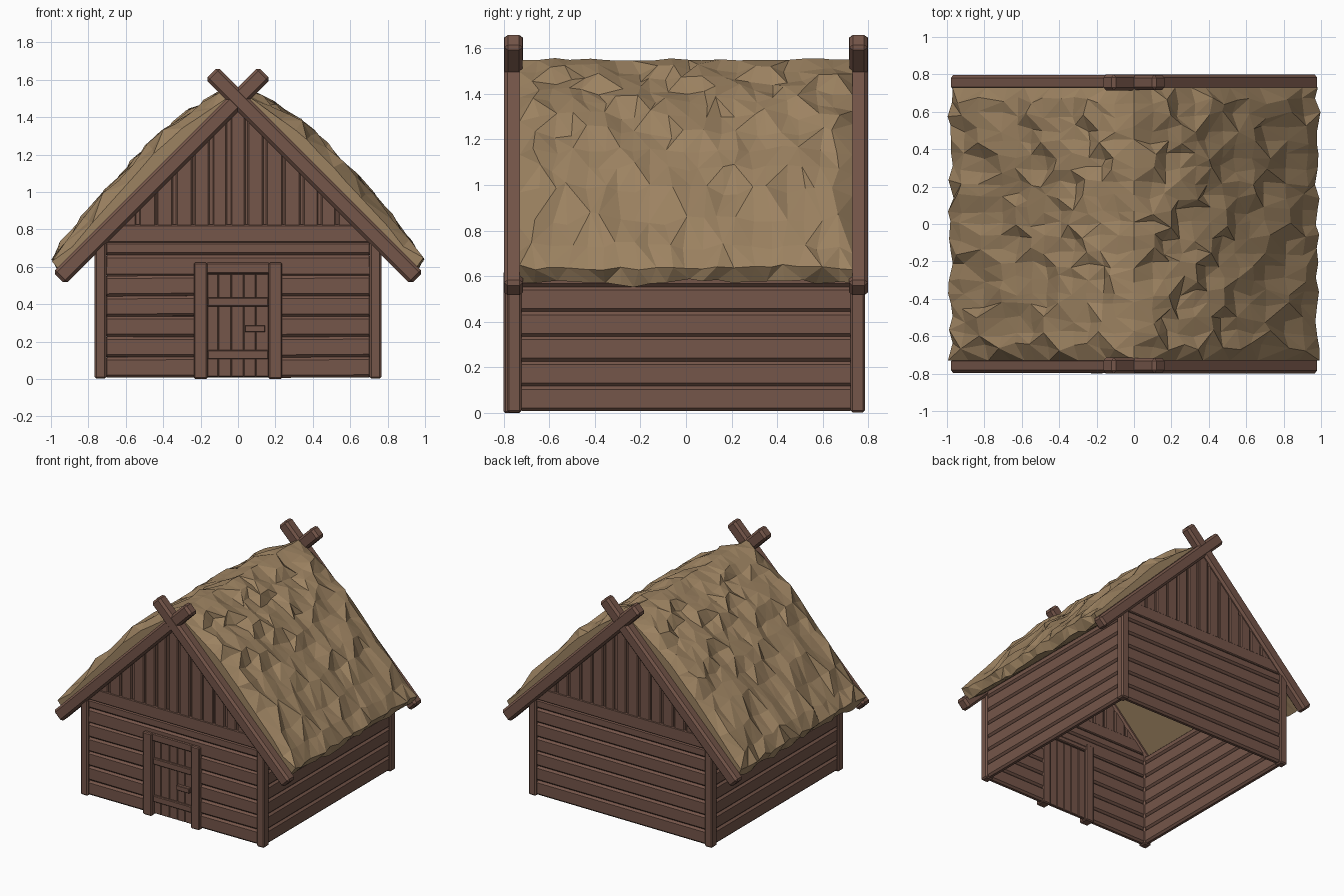
import bpy, bmesh, random
from math import radians
from mathutils import Matrix, Vector

if "Cube" in bpy.data.objects:
    bpy.data.objects.remove(bpy.data.objects["Cube"])

random.seed(7)


def material(name, col):
    m = bpy.data.materials.new(name)
    m.diffuse_color = (*col, 1)
    m.use_nodes = True
    m.node_tree.nodes["Principled BSDF"].inputs["Base Color"].default_value = m.diffuse_color
    return m


WOOD = material("wood", (0.178, 0.092, 0.067))
THATCH = material("thatch", (0.335, 0.225, 0.12))


def finish(bm, name, mat):
    bmesh.ops.recalc_face_normals(bm, faces=bm.faces)
    me = bpy.data.meshes.new(name)
    bm.to_mesh(me)
    bm.free()
    me.materials.append(mat)
    ob = bpy.data.objects.new(name, me)
    bpy.context.collection.objects.link(ob)
    return ob


def merge(bm, part):
    me = bpy.data.meshes.new("tmp")
    part.to_mesh(me)
    part.free()
    bm.from_mesh(me)
    bpy.data.meshes.remove(me)


def box(bm, lo, hi, bevel=0.01, rot=0.0):
    """Chamfered box between two corners, turned about y by rot degrees."""
    lo, hi = Vector(lo), Vector(hi)
    p = bmesh.new()
    bmesh.ops.create_cube(p, size=1, matrix=Matrix.Diagonal((*(hi - lo), 1)))
    if bevel:
        bmesh.ops.bevel(p, geom=p.edges[:], offset=bevel, segments=1, affect='EDGES')
    p.transform(Matrix.Translation((lo + hi) / 2) @ Matrix.Rotation(radians(rot), 4, 'Y'))
    merge(bm, p)


def prism(bm, pts, y0, y1, bevel=0.0):
    """xz outline extruded along y."""
    p = bmesh.new()
    f = p.faces.new([p.verts.new((x, y0, z)) for x, z in pts])
    r = bmesh.ops.extrude_face_region(p, geom=[f])
    vs = [v for v in r['geom'] if isinstance(v, bmesh.types.BMVert)]
    bmesh.ops.translate(p, verts=vs, vec=(0, y1 - y0, 0))
    bmesh.ops.recalc_face_normals(p, faces=p.faces)
    if bevel:
        bmesh.ops.bevel(p, geom=p.edges[:], offset=bevel, segments=1, affect='EDGES')
    merge(bm, p)


PITCH = 0.109
rows = [(0.008 + i * PITCH, 0.008 + (i + 1) * PITCH) for i in range(6)]
rows.append((rows[-1][1], 0.735))

# corner posts
bm = bmesh.new()
for sx in (-1, 1):
    for sy in (-1, 1):
        box(bm, (sx * 0.735 - 0.031, sy * 0.754 - 0.032, 0.002),
            (sx * 0.735 + 0.031, sy * 0.754 + 0.032, 0.73), 0.009)
finish(bm, "corner_posts", WOOD)

# side walls
bm = bmesh.new()
for sx in (-1, 1):
    for z0, z1 in rows:
        box(bm, (sx * 0.733 - 0.024, -0.735, z0), (sx * 0.733 + 0.024, 0.735, min(z1, 0.72)), 0.014)
finish(bm, "side_wall_planks", WOOD)

# front and back walls, the front split by the doorway
for name, sy in (("front_wall_planks", -1), ("back_wall_planks", 1)):
    bm = bmesh.new()
    for i, (z0, z1) in enumerate(rows):
        spans = [(-0.715, 0.715)]
        if sy < 0 and i < 5:
            spans = [(-0.715, -0.19), (0.19, 0.715)]
        if sy < 0 and i == 5:
            z0 = 0.585
            for s in (-1, 1):
                box(bm, (s * 0.4525 - 0.2625, -0.775, 0.553), (s * 0.4525 + 0.2625, -0.727, 0.61), 0.01)
        for a, b in spans:
            tilt = random.uniform(-0.5, 0.5) if b - a < 0.7 else 0
            box(bm, (a, sy * 0.751 - 0.024, z0), (b, sy * 0.751 + 0.024, z1), 0.014, tilt)
    finish(bm, name, WOOD)

# gables: tie beam, backing panel, upright boards
for name, sy in (("front_gable", -1), ("back_gable", 1)):
    bm = bmesh.new()
    y = sy * 0.751
    prism(bm, [(-0.71, 0.73), (0.71, 0.73), (0.62, 0.825), (-0.62, 0.825)], y - 0.026, y + 0.026, 0.006)
    prism(bm, [(-0.65, 0.80), (0.65, 0.80), (0, 1.45)], y - 0.008, y + 0.008)
    n = 13
    for i in range(n):
        c = (i - (n - 1) / 2) * 0.097
        a = c - 0.042 + random.uniform(-0.005, 0.005)
        b = c + 0.042 + random.uniform(-0.005, 0.005)
        pts = [(a, 0.815), (b, 0.815), (b, 1.46 - abs(b))]
        if a < 0 < b:
            pts.append((0, 1.46))
        pts.append((a, 1.46 - abs(a)))
        prism(bm, pts, y - 0.022, y + 0.022, 0.007)
    finish(bm, name, WOOD)

# crossed rafters at both ends
bm = bmesh.new()
for sy in (-1, 1):
    for sx in (-1, 1):
        mid = Vector((sx * 0.408, sy * 0.757, 1.0875))
        h = Vector((0.776, 0.0415 + 0.001 * sx, 0.046))
        box(bm, mid - h, mid + h, 0.016, sx * 45)
finish(bm, "crossed_rafters", WOOD)

# door frame
bm = bmesh.new()
for sx in (-1, 1):
    box(bm, (sx * 0.2 - 0.036, -0.80, 0), (sx * 0.2 + 0.036, -0.725, 0.622), 0.007)
box(bm, (-0.17, -0.785, 0.565), (0.17, -0.73, 0.622), 0.006)
finish(bm, "door_frame", WOOD)

# door leaf with rails and latch
bm = bmesh.new()
edges = [-0.165, -0.105, -0.035, 0.03, 0.095, 0.165]
for a, b in zip(edges, edges[1:]):
    box(bm, (a, -0.765, 0.012), (b, -0.74, 0.562), 0.004)
for z in (0.13, 0.412):
    box(bm, (-0.163, -0.782, z - 0.024), (0.163, -0.755, z + 0.024), 0.005)
finish(bm, "door", WOOD)
bm = bmesh.new()
box(bm, (0.037, -0.79, 0.251), (0.145, -0.755, 0.287), 0.003)
finish(bm, "door_latch", WOOD)

# thatch: a ragged cross-section swept along the ridge, thinner at both ends
outline = [(0, 1.55), (0.1, 1.51), (0.25, 1.42), (0.4, 1.305), (0.55, 1.155), (0.7, 0.985),
           (0.82, 0.85), (0.92, 0.73), (0.975, 0.635), (0.94, 0.57)]
half = []
for (x0, z0), (x1, z1) in zip(outline, outline[1:]):
    k = 2 if x1 - x0 > 0.13 else 1
    half += [(x0 + (x1 - x0) * j / k, z0 + (z1 - z0) * j / k) for j in range(k)]
half.append(outline[-1])
N = len(half)
outer = [(-x, z) for x, z in half[::-1]] + half[1:]
under = [(0.80, 0.67), (0, 1.47), (-0.80, 0.67)]
COLS = 20
bm = bmesh.new()
rings = []
for c in range(COLS + 1):
    y = -0.73 + 1.46 * c / COLS
    end = c in (0, COLS)
    if c % 2 == 0:      # neighbouring columns share a tuft
        phase = (random.randrange(4), random.randrange(4))
    ring = []
    for i, (x, z) in enumerate(outer):
        r = abs(i - (N - 1))
        s = 1 if x > 0 else -1
        dx = dz = dy = 0
        if r > 0:
            # overlapping tufts: offset grows down the slope, then drops back
            d = 0.013 * ((r + phase[s > 0]) % 4) - 0.018 + random.uniform(-0.009, 0.01)
            t = random.uniform(-0.02, 0.02)
            if end:
                d = max(-0.045, (1.565 - abs(x) - z) * 0.707) + random.uniform(0, 0.012)
            if r >= N - 2:
                d = random.uniform(-0.012, 0.022)
                t = random.uniform(-0.012, 0.018)
            dx, dz = s * (d + t) * 0.707, (d - t) * 0.707
        elif not end:
            dz = random.uniform(-0.004, 0.008)
        if not end:
            dy = random.uniform(-0.022, 0.022)
        nx = max(-1.0, min(1.0, x + dx))
        ring.append(bm.verts.new((nx, y + dy, z + dz)))
    ring += [bm.verts.new((x, y, z)) for x, z in under]
    rings.append(ring)
M = len(rings[0])
for a, b in zip(rings, rings[1:]):
    for i in range(M):
        j = (i + 1) % M
        q = [a[i], a[j], b[j], b[i]]
        # split each quad along the diagonal that folds outward
        k = 0 if (q[0].co + q[2].co).z > (q[1].co + q[3].co).z else 1
        bm.faces.new((q[k], q[k + 1], q[k + 2]))
        bm.faces.new((q[k], q[k + 2], q[(k + 3) % 4]))
for ring in (rings[0], rings[-1]):
    f = bm.faces.new(ring)
    bmesh.ops.triangulate(bm, faces=[f])
finish(bm, "thatched_roof", THATCH)
